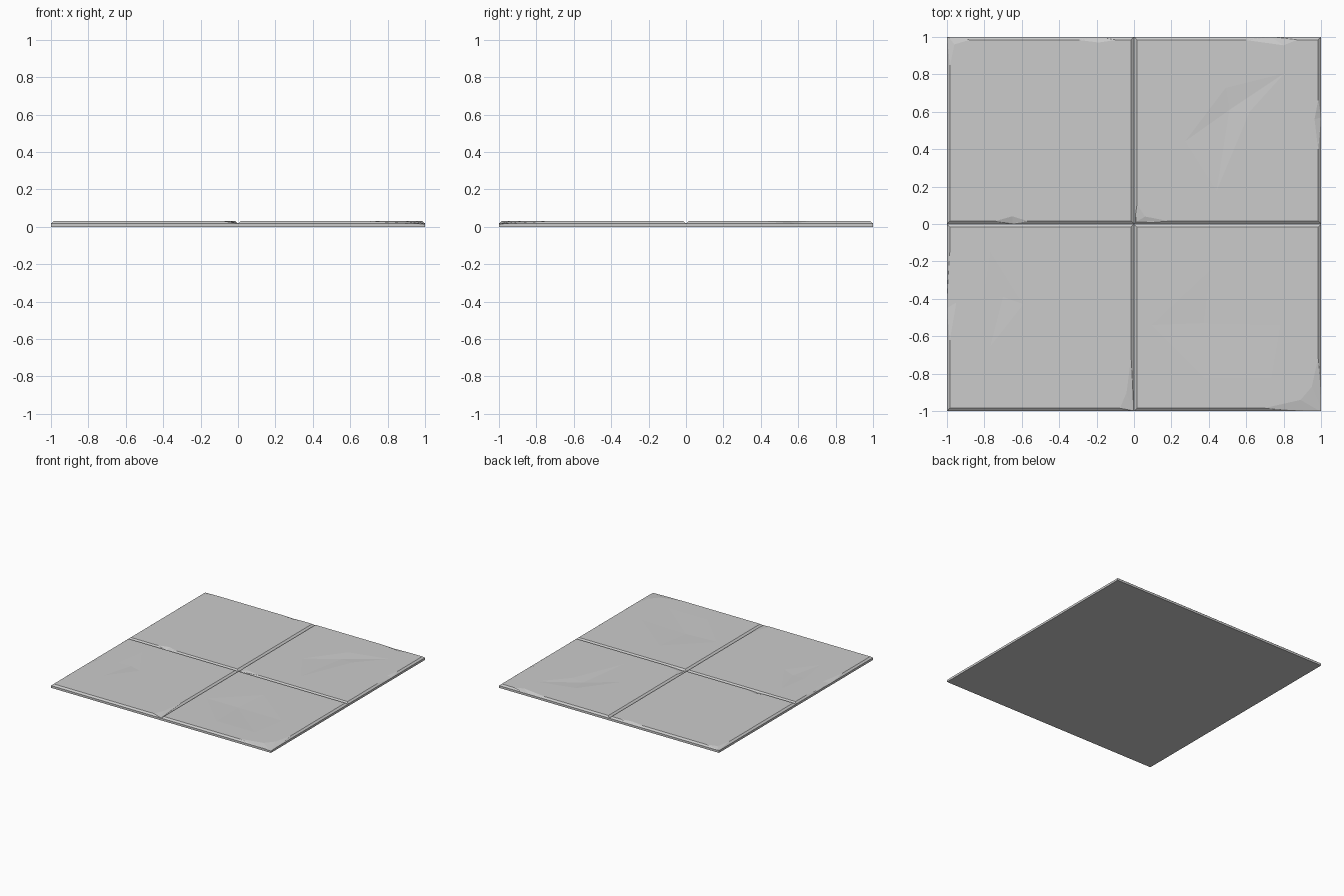
import bpy, bmesh

if "Cube" in bpy.data.objects:
    bpy.data.objects.remove(bpy.data.objects["Cube"])

TOP, SHOULDER, BEVEL = 0.03, 0.018, 0.015


def new_object(name, bm):
    bmesh.ops.recalc_face_normals(bm, faces=bm.faces)
    mesh = bpy.data.meshes.new(name)
    bm.to_mesh(mesh)
    bm.free()
    ob = bpy.data.objects.new(name, mesh)
    bpy.context.collection.objects.link(ob)
    return ob


def add_tile(bm, x, y):
    # one square slab with a chamfered top, corner at (x, y), one unit wide
    rings = []
    for z, i in ((0, 0), (SHOULDER, 0), (TOP, BEVEL)):
        a, b, c, d = x + i, x + 1 - i, y + i, y + 1 - i
        rings.append([bm.verts.new((px, py, z))
                      for px, py in ((a, c), (b, c), (b, d), (a, d))])
    bm.faces.new(rings[0][::-1])
    bm.faces.new(rings[2])
    for lo, hi in zip(rings, rings[1:]):
        for k in range(4):
            n = (k + 1) % 4
            bm.faces.new((lo[k], lo[n], hi[n], hi[k]))


def add_chip(bm, deep, outline):
    # faceted hollow: a fan from the outline down to the deepest point
    rim = [bm.verts.new((px, py, TOP + 0.0001)) for px, py in outline]
    low = bm.verts.new(deep)
    high = bm.verts.new((deep[0], deep[1], 0.08))
    for k in range(len(rim)):
        n = (k + 1) % len(rim)
        bm.faces.new((rim[k], rim[n], high))
        bm.faces.new((rim[n], rim[k], low))


# four tiles welded into one slab, hidden seam walls removed
bm = bmesh.new()
for x in (-1, 0):
    for y in (-1, 0):
        add_tile(bm, x, y)
inner = [f for f in bm.faces
         if all(abs(v.co.x) < 1e-5 for v in f.verts)
         or all(abs(v.co.y) < 1e-5 for v in f.verts)]
bmesh.ops.delete(bm, geom=inner, context='FACES')
bmesh.ops.remove_doubles(bm, verts=bm.verts, dist=1e-4)
slab = new_object("floor_tiles", bm)

bm = bmesh.new()
# shallow hollows worn in the tile faces
add_chip(bm, (0.51, 0.61, 0.024), [(0.27, 0.44), (0.44, 0.17), (0.62, 0.6),
                                   (0.81, 0.81), (0.49, 0.73)])
add_chip(bm, (0.37, -0.53, 0.025), [(0.09, -0.54), (0.38, -0.83), (0.74, -0.83),
                                    (0.79, -0.54), (0.41, -0.24)])
add_chip(bm, (-0.7, -0.39, 0.026), [(-0.77, -0.14), (-0.81, -0.4),
                                    (-0.77, -0.66), (-0.59, -0.43)])
# broken outer corners
add_chip(bm, (1.01, -1.01, 0.013), [(0.69, -1.03), (0.7, -0.983), (0.89, -0.94),
                                    (0.95, -0.87), (0.983, -0.72), (1.03, -0.72),
                                    (1.03, -1.03)])
add_chip(bm, (-1.0, 1.01, 0.018), [(-1.03, 1.03), (-1.03, 0.8), (-0.983, 0.85),
                                   (-0.96, 0.96), (-0.88, 0.983), (-0.86, 1.03)])
# chips on the outer edges
add_chip(bm, (-0.2, 1.0, 0.019), [(-0.35, 1.02), (-0.29, 0.983), (-0.19, 0.97),
                                  (-0.1, 0.983), (-0.08, 1.02)])
add_chip(bm, (0.73, 1.0, 0.017), [(0.56, 1.02), (0.6, 0.983), (0.8, 0.955),
                                  (0.87, 0.983), (0.9, 1.02)])
add_chip(bm, (1.0, 0.57, 0.018), [(1.02, 0.35), (0.984, 0.4), (0.965, 0.56),
                                  (0.984, 0.66), (1.02, 0.7)])
add_chip(bm, (-1.0, -0.45, 0.017), [(-1.02, -0.75), (-0.984, -0.62), (-0.95, -0.42),
                                    (-0.984, -0.15), (-1.02, -0.1)])
# chips along the grooves
add_chip(bm, (-0.65, 0.004, 0.019), [(-0.75, 0.0), (-0.74, 0.016), (-0.65, 0.042),
                                     (-0.57, 0.016), (-0.56, 0.0)])
add_chip(bm, (0.012, 0.012, 0.02), [(0.003, 0.003), (0.19, 0.004), (0.18, 0.017),
                                    (0.06, 0.04), (0.02, 0.1), (0.003, 0.1)])
add_chip(bm, (-0.004, -1.0, 0.019), [(0.0, -1.02), (0.0, -0.72), (-0.017, -0.72),
                                     (-0.04, -0.9), (-0.075, -0.983), (-0.08, -1.02)])
cutter = new_object("chip_cutter", bm)
cutter.hide_render = True

mod = slab.modifiers.new("chips", 'BOOLEAN')
mod.operation = 'DIFFERENCE'
mod.solver = 'EXACT'
mod.object = cutter

# bake the cuts, then drop the helper
bpy.context.view_layer.objects.active = slab
slab.select_set(True)
bpy.ops.object.modifier_apply(modifier=mod.name)
bpy.data.objects.remove(cutter)
